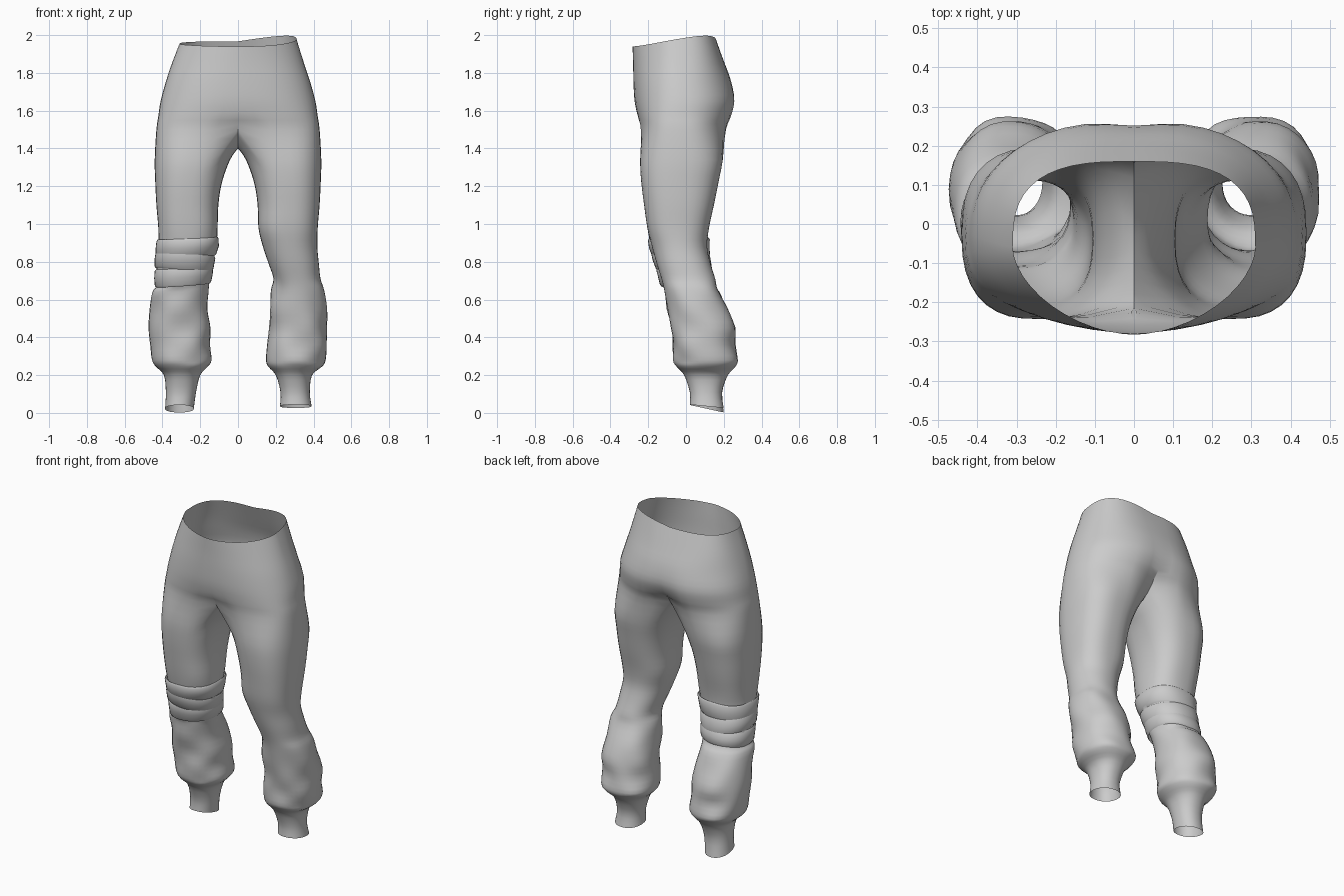
import bpy, bmesh, math
from mathutils import Vector

if "Cube" in bpy.data.objects:
    bpy.data.objects.remove(bpy.data.objects["Cube"])

OUTER, INNER, SUB = 24, 10, 3      # columns outside / between the legs, samples per row

# hip rows: z, half width, front y, back y, widest y, front and back squareness, front and back dip
HIPS = [
    (1.94, .31, -.283, .16, -.06, 1.75, 2.9, 0, 0),
    (1.85, .35, -.28, .205, -.05, 1.9, 2.6, 0, 0),
    (1.75, .383, -.278, .245, -.04, 2.1, 2.3, 0, .005),
    (1.65, .41, -.272, .266, -.03, 2.3, 2.3, 0, .015),
    (1.57, .422, -.258, .25, -.03, 2.6, 2.3, .005, .035),
    (1.50, .432, -.245, .225, -.02, 3, 2.4, .03, .07),
]
# leg rows: z, outer x, inner x, front y, back y
THIGH = [
    (1.34, .441, .042, -.243, .195),
    (1.22, .438, .085, -.237, .172),
    (1.10, .432, .104, -.222, .148),
    (0.98, .422, .108, -.205, .122),
]
LEFT = THIGH + [
    (0.88, .422, .115, -.185, .112),
    (0.78, .432, .140, -.155, .122),
    (0.68, .430, .155, -.122, .145),
    (0.64, .455, .158, -.112, .175),
    (0.55, .465, .160, -.098, .220),
    (0.45, .473, .145, -.078, .257),
    (0.36, .465, .148, -.070, .258),
    (0.28, .457, .142, -.064, .275),
    (0.245, .435, .160, -.050, .260),
    (0.20, .392, .200, -.010, .222),
    (0.11, .382, .222, .020, .192),
    (0.022, .386, .234, .020, .200),
]
RIGHT = THIGH + [
    (0.88, .420, .132, -.180, .112),
    (0.79, .428, .162, -.155, .130),
    (0.71, .437, .188, -.130, .155),
    (0.65, .460, .178, -.112, .172),
    (0.55, .468, .168, -.098, .222),
    (0.45, .472, .165, -.078, .260),
    (0.36, .470, .155, -.070, .258),
    (0.28, .462, .146, -.064, .280),
    (0.245, .445, .160, -.050, .262),
    (0.20, .392, .200, -.010, .222),
    (0.11, .380, .225, .020, .190),
    (0.035, .390, .222, .020, .200),
]


def spow(v, n):
    return math.copysign(abs(v) ** (2 / n), v)


def hip_point(row, t, side):
    """Point on half a hip ring, t runs from front centre to back centre."""
    z, w, yf, yb, yc, nf, nb, df, db = row
    c, s = math.cos(math.pi * t), max(0, math.sin(math.pi * t))
    n = nf if c > 0 else nb
    x = w * spow(s, n) if 0 < t < 1 else 0
    y = yc - spow(c, n) * ((yc - yf) if c > 0 else (yb - yc))
    dip = math.exp(-(x / .09) ** 2)
    y += dip * df if c > 0 else -dip * db
    x *= side
    if z == HIPS[0][0]:            # waist rim rises to the back
        f = (y + .28) / .44
        z += f * (.027 + .15 * max(0, x))
    return Vector((x, y, z))


def leg_point(row, a, side, grow=0):
    """Point on a leg ring; angle 0 faces the other leg, 90 degrees the front."""
    z, xo, xi, yf, yb = row
    c, s = math.cos(a), math.sin(a)
    n = 2.5 if z > .9 else 2.2
    fold = 1
    if .25 < z < .7:               # baggy cloth folds
        fold += .022 * math.sin(3 * a + 31 * z + side) + .016 * math.sin(5 * a - 47 * z)
    x = (xo + xi) / 2 - ((xo - xi) / 2 + grow) * fold * spow(c, n)
    y = (yf + yb) / 2 - ((yb - yf) / 2 + grow) * fold * spow(s, n)
    if z < .05:                    # slanted hem
        z -= (.22 if side < 0 else .1) * (y - .11)
    return Vector((side * x, y, z))


def smooth_column(pts):
    """Catmull-Rom through the control points of one column."""
    out = []
    for i in range(len(pts) - 1):
        p0, p1, p2 = pts[max(i - 1, 0)], pts[i], pts[i + 1]
        p3 = pts[min(i + 2, len(pts) - 1)]
        for k in range(SUB):
            t = k / SUB
            out.append(.5 * (2 * p1 + (p2 - p0) * t + (2 * p0 - 5 * p1 + 4 * p2 - p3) * t * t
                             + (3 * p1 - p0 - 3 * p2 + p3) * t ** 3))
    return out + [pts[-1]]


def finish(bm, name, mat):
    bmesh.ops.remove_doubles(bm, verts=bm.verts, dist=.0004)
    bmesh.ops.recalc_face_normals(bm, faces=bm.faces)
    me = bpy.data.meshes.new(name)
    bm.to_mesh(me)
    bm.free()
    ob = bpy.data.objects.new(name, me)
    bpy.context.collection.objects.link(ob)
    me.materials.append(mat)
    bpy.ops.object.select_all(action='DESELECT')
    ob.select_set(True)
    bpy.context.view_layer.objects.active = ob
    bpy.ops.object.shade_smooth_by_angle(angle=math.radians(50))
    return ob


cloth = bpy.data.materials.new("grey cloth")
cloth.diffuse_color = (.6, .6, .6, 1)
cloth.use_nodes = True
cloth.node_tree.nodes["Principled BSDF"].inputs["Base Color"].default_value = cloth.diffuse_color

# trousers: two halves sharing the centre seam
bm = bmesh.new()
START, SPAN = math.radians(55), math.radians(250)
for side, table in ((-1, LEFT), (1, RIGHT)):
    columns = []
    for k in range(OUTER + 1):
        a = START + SPAN * k / OUTER
        pts = [hip_point(r, k / OUTER, side) for r in HIPS]
        columns.append(smooth_column(pts + [leg_point(r, a, side) for r in table]))
    for j in range(1, INNER):      # inner leg, hanging from the crotch curve
        u = j / INNER
        a = START + SPAN + (2 * math.pi - SPAN) * u
        crotch = Vector((0, .155 - .37 * u, 1.40 + .10 * (2 * u - 1) ** 2))
        columns.append(smooth_column([crotch] + [leg_point(r, a, side) for r in table]))
    verts = [[bm.verts.new(p) for p in col] for col in columns]
    leg_len = len(verts[OUTER + 1])
    for k in range(len(verts)):
        a, b = verts[k], verts[(k + 1) % len(verts)]
        if k >= OUTER:             # below the crotch only
            a, b = a[-leg_len:], b[-leg_len:]
        for i in range(len(a) - 1):
            bm.faces.new((a[i], b[i], b[i + 1], a[i + 1]))
finish(bm, "trousers", cloth)


def row_at(table, z):
    """Leg row at any height."""
    for hi, lo in zip(table, table[1:]):
        if lo[0] <= z <= hi[0]:
            f = (hi[0] - z) / (hi[0] - lo[0])
            return tuple(h + (l - h) * f for h, l in zip(hi, lo))


# knee wrap: overlapping slanted bands on one leg
bm = bmesh.new()
for top, bottom, slant in ((.925, .825, .008), (.85, .745, -.022), (.77, .675, .012)):
    rings = []
    for f, grow in ((0, .003), (.1, .010), (.5, .013), (.9, .010), (1, .003)):
        ring = []
        for k in range(36):
            a = 2 * math.pi * k / 36
            z = top + (bottom - top) * f + slant * math.cos(a + .4)
            p = leg_point(row_at(LEFT, max(z, .70)), a, -1, grow)
            p.z = z
            ring.append(bm.verts.new(p))
        rings.append(ring)
    for r0, r1 in zip(rings, rings[1:]):
        for k in range(36):
            m = (k + 1) % 36
            bm.faces.new((r0[k], r0[m], r1[m], r1[k]))
finish(bm, "knee_wrap", cloth)
